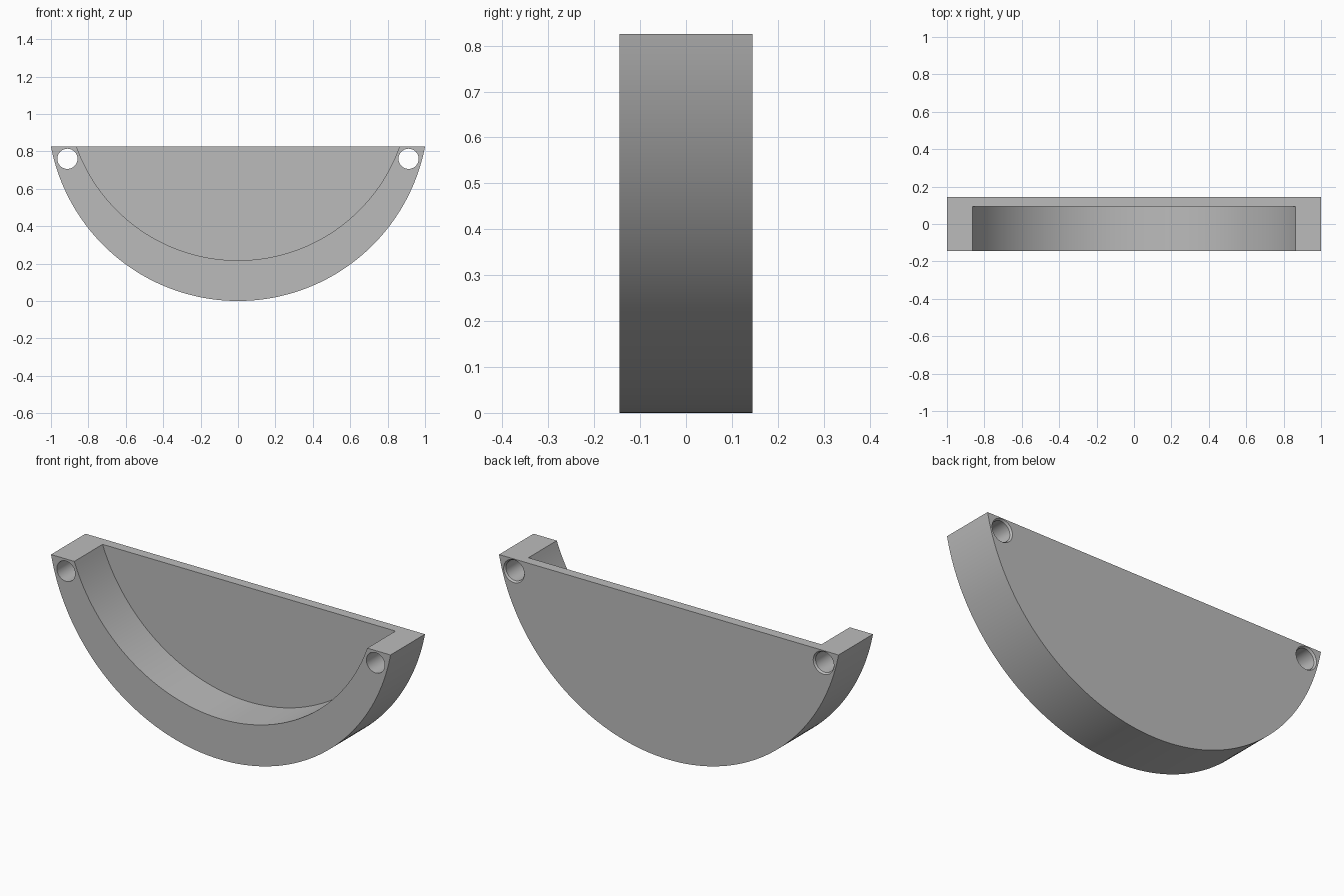
import bpy, bmesh, math

cube = bpy.data.objects.get("Cube")
if cube:
    bpy.data.objects.remove(cube, do_unlink=True)

TOP, HALF_DEPTH, POCKET_BACK = 0.825, 0.145, 0.093


def arc(half_width, bottom, top, steps=96):
    """Points of a circular arc hanging below a straight chord."""
    h = top - bottom
    r = (half_width ** 2 + h ** 2) / (2 * h)
    a = math.asin(half_width / r)
    angles = [-a + 2 * a * i / steps for i in range(steps + 1)]
    return [(r * math.sin(t), bottom + r - r * math.cos(t)) for t in angles]


def circle(x, z, r, steps=48):
    angles = [2 * math.pi * i / steps for i in range(steps)]
    return [(x + r * math.cos(t), z + r * math.sin(t)) for t in angles]


def loft(name, sections):
    """Solid joining matching outlines, each given as (y, points)."""
    bm = bmesh.new()
    rings = [[bm.verts.new((x, y, z)) for x, z in pts] for y, pts in sections]
    n = len(rings[0])
    for a, b in zip(rings, rings[1:]):
        for i in range(n):
            j = (i + 1) % n
            bm.faces.new((a[i], a[j], b[j], b[i]))
    bm.faces.new(rings[0])
    bm.faces.new(rings[-1])
    bmesh.ops.recalc_face_normals(bm, faces=bm.faces)
    mesh = bpy.data.meshes.new(name)
    bm.to_mesh(mesh)
    bm.free()
    ob = bpy.data.objects.new(name, mesh)
    bpy.context.collection.objects.link(ob)
    return ob


def cut(target, cutter):
    mod = target.modifiers.new("cut", "BOOLEAN")
    mod.operation, mod.solver, mod.object = "DIFFERENCE", "EXACT", cutter
    bpy.context.view_layer.objects.active = target
    bpy.ops.object.modifier_apply(modifier=mod.name)
    bpy.data.objects.remove(cutter, do_unlink=True)


# Half-round body
outline = arc(1.0, 0.0, TOP)
body = loft("half_round_body", [(-HALF_DEPTH, outline), (HALF_DEPTH, outline)])

# Pocket open to the front and top, leaving a thin back wall
pocket = arc(0.863, 0.217, TOP)
pocket = [(pocket[0][0] - 0.03, TOP + 0.1)] + pocket + [(pocket[-1][0] + 0.03, TOP + 0.1)]
cut(body, loft("pocket_cutter", [(-HALF_DEPTH - 0.1, pocket), (POCKET_BACK, pocket)]))

# Corner screw holes, slightly flared at the back
for side in (-1, 1):
    small, wide = (circle(side * 0.912, 0.76, r) for r in (0.054, 0.061))
    cut(body, loft("hole_cutter", [(-HALF_DEPTH - 0.1, small), (HALF_DEPTH - 0.01, small),
                                   (HALF_DEPTH, wide), (HALF_DEPTH + 0.1, wide)]))

# Plain grey finish
grey = bpy.data.materials.new("plain_grey")
grey.use_nodes = True
colour = (0.5, 0.5, 0.5, 1)
grey.diffuse_color = colour
grey.node_tree.nodes["Principled BSDF"].inputs["Base Color"].default_value = colour
body.data.materials.clear()
body.data.materials.append(grey)

bpy.ops.object.select_all(action="DESELECT")
body.select_set(True)
bpy.context.view_layer.objects.active = body
bpy.ops.object.shade_smooth_by_angle(angle=math.radians(30))
